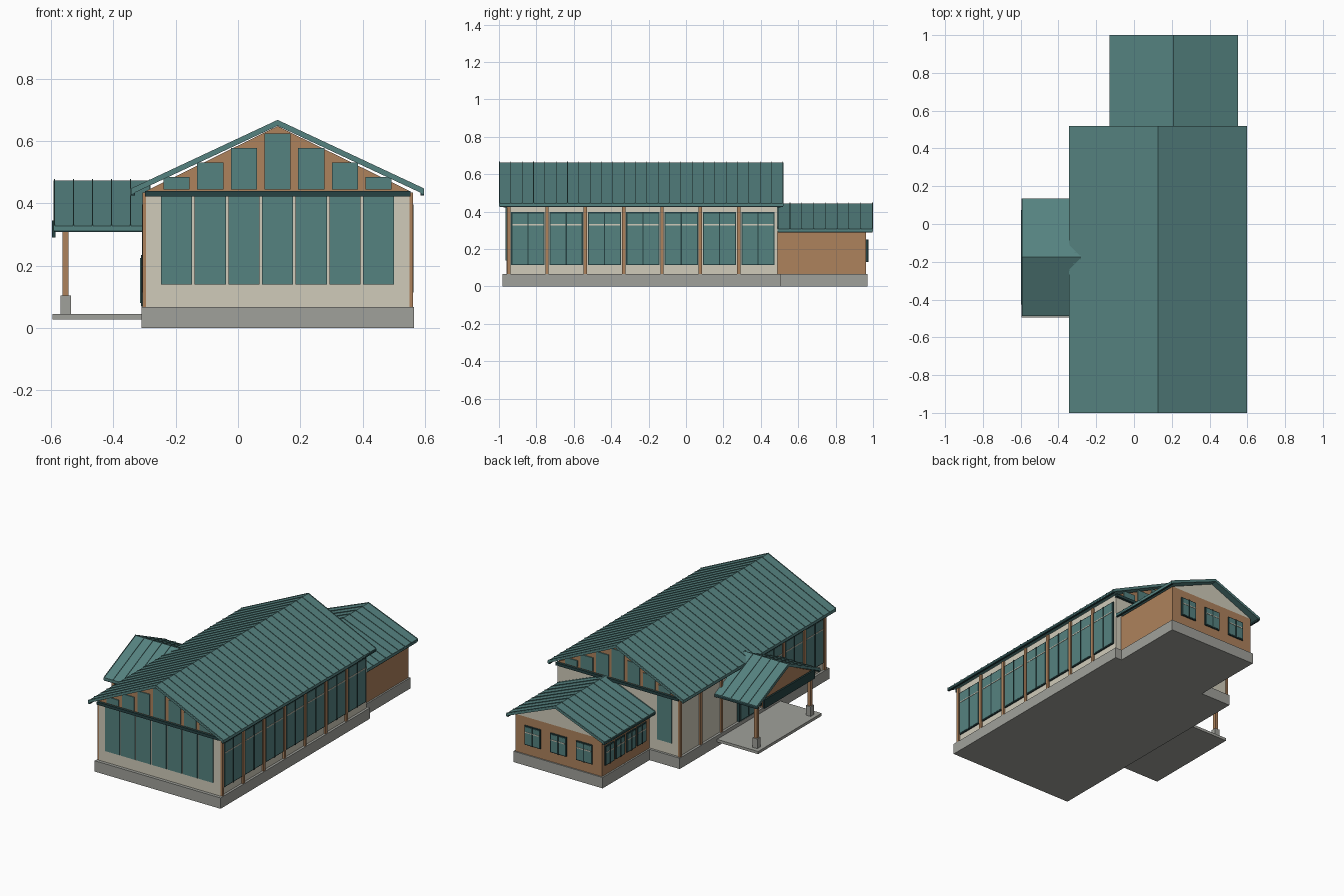
import bpy
import bmesh

if "Cube" in bpy.data.objects:
    bpy.data.objects.remove(bpy.data.objects["Cube"])


def material(name, rgb):
    linear = [((c / 255 + 0.055) / 1.055) ** 2.4 for c in rgb] + [1]
    m = bpy.data.materials.new(name)
    m.use_nodes = True
    m.diffuse_color = linear
    m.node_tree.nodes["Principled BSDF"].inputs["Base Color"].default_value = linear
    return m


teal = material("teal", (85, 130, 128))
trim = material("dark_teal", (38, 66, 67))
cream = material("cream", (208, 203, 186))
wood = material("warm_brown", (174, 130, 92))
stone = material("grey_stone", (160, 161, 155))


def prism(bm, pts, axis, a, b):
    """Extrude a (horizontal, z) profile along x or y."""
    place = (lambda p, t: (t, p[0], p[1])) if axis == "x" else (lambda p, t: (p[0], t, p[1]))
    ends = [[bm.verts.new(place(p, t)) for p in pts] for t in (a, b)]
    bm.faces.new(ends[0])
    bm.faces.new(ends[1][::-1])
    n = len(pts)
    for i in range(n):
        j = (i + 1) % n
        bm.faces.new((ends[0][i], ends[1][i], ends[1][j], ends[0][j]))


def finish(name, bm, mat):
    bmesh.ops.recalc_face_normals(bm, faces=bm.faces)
    mesh = bpy.data.meshes.new(name)
    bm.to_mesh(mesh)
    bm.free()
    mesh.materials.append(mat)
    ob = bpy.data.objects.new(name, mesh)
    bpy.context.collection.objects.link(ob)
    return ob


def solid(name, pts, axis, a, b, mat):
    bm = bmesh.new()
    prism(bm, pts, axis, a, b)
    return finish(name, bm, mat)


def box(name, x, y, z, mat):
    pts = [(x[0], z[0]), (x[1], z[0]), (x[1], z[1]), (x[0], z[1])]
    return solid(name, pts, "y", y[0], y[1], mat)


def panel(name, axis, plane, out, u, z, mat, depth):
    """Thin plate on a wall; axis is the wall normal, out its direction."""
    d = (plane - out * 0.004, plane + out * depth)
    return box(name, d, u, z, mat) if axis == "x" else box(name, u, d, z, mat)


def window(name, axis, plane, out, mid, width, z, rail):
    u = (mid - width / 2, mid + width / 2)
    f = 0.006
    panel(name + "_frame", axis, plane, out, u, z, trim, 0.008)
    panel(name + "_glass", axis, plane, out, (u[0] + f, u[1] - f), (z[0] + f, z[1] - f), teal, 0.01)
    panel(name + "_rail", axis, plane, out, (u[0] + f, u[1] - f), (rail - 0.003, rail + 0.003), cream, 0.012)
    panel(name + "_mullion", axis, plane, out, (mid - 0.003, mid + 0.003), z, trim, 0.013)


def gable_roof(name, axis, mid, half, eave, ridge, a, b, thick=0.015, step=0.06):
    solid(name, [(mid - half, eave), (mid, ridge), (mid + half, eave), (mid + half, eave - thick),
                 (mid, ridge - thick), (mid - half, eave - thick)], axis, a, b, teal)
    # standing seams down both slopes
    bm = bmesh.new()
    h, w = 0.004, 0.003
    count = int((b - a) / step)
    for i in range(count + 1):
        t = a + w + (b - a - 2 * w) * i / count
        for s in (-1, 1):
            e = mid + s * half
            prism(bm, [(mid, ridge), (e, eave), (e, eave + h), (mid, ridge + h)], axis, t - w / 2, t + w / 2)
    finish(name + "_seams", bm, teal)
    # eave boards
    for s in (-1, 1):
        e = mid + s * half
        pts = [(e, eave - 0.004), (e - s * 0.012, eave - 0.004),
               (e - s * 0.012, eave - thick - 0.004), (e, eave - thick - 0.004)]
        solid(name + "_eave_board", pts, axis, a + 0.002, b - 0.002, trim)


# foundations and main hall
box("main_foundation", (-0.31, 0.565), (-0.98, 0.505), (0, 0.068), stone)
box("annex_foundation", (-0.10, 0.52), (0.5, 0.97), (0, 0.068), stone)
X0, X1, Y0, Y1 = -0.295, 0.55, -0.96, 0.49
MID = 0.127
box("main_walls", (X0, X1), (Y0, Y1), (0.068, 0.44), cream)
solid("main_gable", [(X0, 0.44), (X1, 0.44), (MID, 0.648)], "y", Y0, Y1, wood)
gable_roof("main_roof", "y", MID, 0.47, 0.444, 0.664, -1.0, 0.52)

# gable ends with stepped clerestory glass and header band
for end, plane, out in (("front", Y0, -1), ("back", Y1, 1)):
    panel(end + "_header", "y", plane, out, (X0 - 0.004, X1 + 0.004), (0.422, 0.44), trim, 0.016)
    for i in range(-3, 4):
        c = MID + i * 0.108
        panel(end + "_clerestory", "y", plane, out, (c - 0.042, c + 0.042),
              (0.445, 0.625 - abs(i) * 0.047), teal, 0.006)
        if end == "front" or i == -3:
            panel(end + "_tall_window", "y", plane, out, (c - 0.05, c + 0.05), (0.14, 0.422), teal, 0.006)

# side bays: timber posts and windows
PITCH = 0.205
for i in range(8):
    y = -0.948 + i * PITCH
    for side, plane, out in (("left", X1, 1), ("right", X0, -1)):
        if i < 7 or side == "right":
            panel(side + "_post", "x", plane, out, (y - 0.009, y + 0.009), (0.068, 0.435), wood, 0.011)
        if i < 7 and (side == "left" or i < 3):
            window(side + "_window", "x", plane, out, y + PITCH / 2, 0.178, (0.115, 0.397), 0.33)

# annex
AM = 0.21
box("annex_walls", (-0.09, 0.51), (Y1, 0.962), (0.068, 0.302), wood)
solid("annex_gable", [(-0.09, 0.302), (0.51, 0.302), (AM, 0.428)], "y", Y1, 0.962, cream)
gable_roof("annex_roof", "y", AM, 0.34, 0.308, 0.444, Y1, 1.0)
for i in range(3):
    window("annex_back_window", "y", 0.962, 1, AM + (i - 1) * 0.18, 0.11, (0.13, 0.25), 0.21)
for i in range(4):
    window("annex_side_window", "x", -0.09, -1, 0.575 + i * 0.107, 0.088, (0.13, 0.25), 0.21)

# entrance canopy
CM = -0.176
box("porch_slab", (-0.595, -0.305), (CM - 0.32, CM + 0.31), (0.028, 0.045), stone)
gable_roof("canopy_roof", "x", CM, 0.312, 0.328, 0.474, -0.592, -0.28)
solid("canopy_gable", [(CM - 0.27, 0.326), (CM + 0.27, 0.326), (CM, 0.458)], "x", -0.575, -0.56, wood)
box("sign_board", (-0.597, -0.586), (CM - 0.25, CM + 0.25), (0.29, 0.345), trim)
for s in (-1, 1):
    y = CM + s * 0.265
    box("canopy_beam", (-0.585, X0), (y - 0.01, y + 0.01), (0.312, 0.335), trim)
    box("post_base", (-0.57, -0.536), (y - 0.017, y + 0.017), (0.045, 0.105), stone)
    box("canopy_post", (-0.563, -0.543), (y - 0.01, y + 0.01), (0.105, 0.315), wood)

# entrance doors
panel("door_frame", "x", X0, -1, (CM - 0.09, CM + 0.09), (0.07, 0.235), trim, 0.016)
for s in (-1, 1):
    c = CM + s * 0.043
    panel("door_glass", "x", X0, -1, (c - 0.036, c + 0.036), (0.08, 0.225), teal, 0.019)
